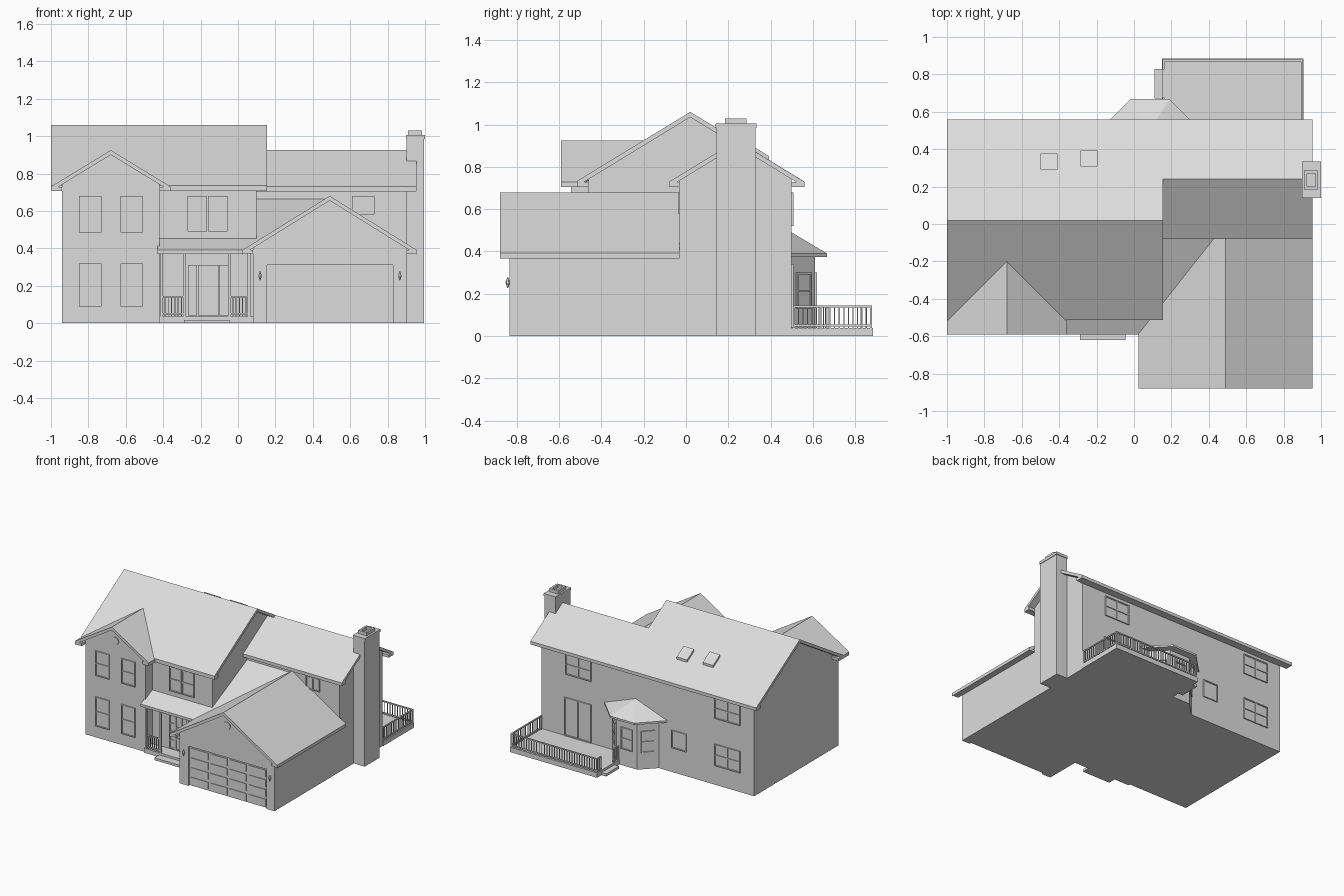
import bpy
import bmesh
from math import pi, atan2
from mathutils import Matrix, Vector

default_cube = bpy.data.objects.get("Cube")
if default_cube:
    bpy.data.objects.remove(default_cube, do_unlink=True)

material = bpy.data.materials.new("plain light grey")
material.use_nodes = True
grey = (0.72, 0.72, 0.72, 1)
material.diffuse_color = grey
material.node_tree.nodes["Principled BSDF"].inputs["Base Color"].default_value = grey


def finish(name, bm):
    """Turn a bmesh into a named object with the shared material."""
    bmesh.ops.recalc_face_normals(bm, faces=bm.faces)
    mesh = bpy.data.meshes.new(name)
    bm.to_mesh(mesh)
    bm.free()
    mesh.materials.append(material)
    obj = bpy.data.objects.new(name, mesh)
    bpy.context.collection.objects.link(obj)
    return obj


def boxes(name, *extents):
    """Boxes given as (x0, x1, y0, y1, z0, z1)."""
    bm = bmesh.new()
    for x0, x1, y0, y1, z0, z1 in extents:
        centre = Vector((x0 + x1, y0 + y1, z0 + z1)) / 2
        size = (x1 - x0, y1 - y0, z1 - z0, 1)
        bmesh.ops.create_cube(bm, size=1, matrix=Matrix.Translation(centre) @ Matrix.Diagonal(size))
    return finish(name, bm)


def loft(name, lower, upper):
    """Solid between two matching rings of points."""
    bm = bmesh.new()
    a = [bm.verts.new(p) for p in lower]
    b = [bm.verts.new(p) for p in upper]
    bm.faces.new(a)
    bm.faces.new(b)
    for i in range(len(a)):
        j = (i + 1) % len(a)
        bm.faces.new((a[i], a[j], b[j], b[i]))
    return finish(name, bm)


def slab(name, outline, height, thick=0.025):
    """Sloping roof slab over a plan outline."""
    loft(name, [(x, y, height(x, y) - thick) for x, y in outline],
         [(x, y, height(x, y)) for x, y in outline])


def rect(x0, x1, y0, y1):
    return [(x0, y0), (x1, y0), (x1, y1), (x0, y1)]


def along_x(name, profile, x0, x1):
    loft(name, [(x0, y, z) for y, z in profile], [(x1, y, z) for y, z in profile])


def along_y(name, profile, y0, y1):
    loft(name, [(x, y0, z) for x, z in profile], [(x, y1, z) for x, z in profile])


def window(name, x, y, z0, z1, width, turn=0, cols=1, rows=2):
    """Framed window; unturned it faces the front."""
    w, b, d = width / 2, 0.008, 0.009
    parts = [(-w, w, -0.002, d, z0, z1)]
    for i in range(cols + 1):
        c = -w + i * (width - b) / cols
        parts.append((c, c + b, -d, d, z0, z1))
    for i in range(rows + 1):
        c = z0 + i * (z1 - z0 - b) / rows
        parts.append((-w, w, -d, d, c, c + b))
    obj = boxes(name, *parts)
    obj.location = (x, y, 0)
    obj.rotation_euler.z = turn


def railing(name, start, end, z0=0.035, z1=0.145, gap=0.022):
    """Axis-aligned railing with square balusters."""
    (x0, y0), (x1, y1) = start, end
    r = 0.005
    parts = [(x0 - r, x1 + r, y0 - r, y1 + r, z, z + 0.009) for z in (z0 + 0.01, z1 - 0.009)]
    count = max(1, round((x1 - x0 + y1 - y0) / gap))
    for i in range(count + 1):
        x, y = x0 + (x1 - x0) * i / count, y0 + (y1 - y0) * i / count
        s = r if i in (0, count) else r / 2
        parts.append((x - s, x + s, y - s, y + s, z0, z1))
    boxes(name, *parts)


# Shared levels and wall lines
PITCH = 0.61
EAVE = 0.706
LEFT, RIGHT, BACK, FRONT = -0.94, 0.9, 0.5, -0.46
WING, STEP = -0.03, 0.1


def main_roof(x, y):
    return 1.06 - PITCH * abs(y - 0.02)


def wing_roof(x, y):
    return 0.925 - PITCH * abs(y - 0.24)


def gable_roof(x, y):
    return 0.925 - PITCH * abs(x + 0.68)


def garage_roof(x, y):
    return 0.68 - 0.62 * abs(x - 0.49)


def porch_roof(x, y):
    return 0.39 + 0.49 * (y + 0.59)


def gable_profile(a, b, ridge, roof, base=0):
    """Wall outline that stops just under a ridged roof."""
    return [(a, base), (b, base)] + [(p, roof(p, p) - 0.015) for p in (b, ridge, a)]


# Wall blocks
along_x("main_walls", gable_profile(FRONT, BACK, 0.02, main_roof), LEFT, STEP)
along_x("wing_walls", gable_profile(WING, BACK, 0.24, wing_roof), STEP, RIGHT)
along_y("front_gable_walls", gable_profile(LEFT, -0.42, -0.68, gable_roof), -0.545, -0.3)
along_y("garage_walls", gable_profile(0.08, RIGHT, 0.49, garage_roof), -0.815, WING)
along_y("garage_front_gable", gable_profile(0.08, RIGHT, 0.49, garage_roof, 0.31), -0.835, -0.815)
boxes("garage_pilasters", (0.08, 0.155, -0.835, -0.81, 0, 0.33), (0.83, RIGHT, -0.835, -0.81, 0, 0.33))

# Roofs
slab("main_roof_front", rect(-1, 0.155, -0.513, 0.02), main_roof)
slab("main_roof_back", rect(-1, 0.155, 0.02, 0.56), main_roof)
slab("wing_roof_front", rect(STEP, 0.955, -0.08, 0.24), wing_roof)
slab("wing_roof_back", rect(STEP, 0.955, 0.24, 0.56), wing_roof)
for side, edge in (("right", -1), ("left", -0.36)):
    slab("front_gable_roof_" + side,
         [(edge, -0.59), (-0.68, -0.59), (-0.68, -0.195), (edge, -0.513)], gable_roof)
slab("garage_roof_left", rect(0.49, 0.955, -0.88, WING), garage_roof)
slab("garage_roof_right", [(0.025, -0.88), (0.49, -0.88), (0.49, WING), (0.465, WING), (0.025, -0.585)],
     garage_roof)
slab("porch_roof", [(-0.43, -0.59), (0.03, -0.59), (0.468, WING), (-0.43, WING)], porch_roof, 0.02)

# Boxed eaves
top = EAVE + 0.022
boxes("main_eaves",
      (-1, 0.155, BACK, 0.56, EAVE, top), (0.155, 0.955, BACK, 0.56, EAVE, top),
      (-0.42, 0.155, -0.513, FRONT, EAVE, top), (STEP, 0.955, -0.08, WING, EAVE, top),
      (-1, LEFT, -0.59, FRONT, EAVE, top), (-0.42, -0.36, -0.59, FRONT, EAVE, top))
boxes("garage_eaves", (0.025, 0.08, -0.88, FRONT, 0.373, 0.39), (RIGHT, 0.955, -0.88, WING, 0.373, 0.39))
boxes("porch_ceiling", (-0.43, 0.08, -0.59, FRONT, 0.373, 0.39))

# Skylights on the back slope
for x, y in ((-0.455, 0.335), (-0.24, 0.35)):
    slab("skylight", rect(x - 0.045, x + 0.045, y - 0.043, y + 0.043),
         lambda px, py: main_roof(px, py) + 0.018, 0.03)

# Chimney with a hollow flue
boxes("chimney_stack", (RIGHT, 0.995, 0.145, 0.328, 0, 0.99))
boxes("chimney_cap", (0.897, 1, 0.14, 0.333, 0.985, 1.005))
boxes("chimney_flue", (0.91, 0.925, 0.185, 0.285, 1, 1.03), (0.97, 0.985, 0.185, 0.285, 1, 1.03),
      (0.91, 0.985, 0.185, 0.2, 1, 1.03), (0.91, 0.985, 0.27, 0.285, 1, 1.03))

# Garage door with raised panels
panels = []
rows, cols, left, wide, tall = 4, 4, 0.16, 0.166, 0.076
for r in range(rows):
    for c in range(cols):
        x, z = left + c * wide, r * tall
        panels.append((x + 0.01, x + wide - 0.01, -0.824, -0.81, z + 0.01, z + tall - 0.01))
boxes("garage_door", (0.155, 0.83, -0.819, -0.81, 0, 0.31), *panels)

# Wall lamps beside the garage door
for x in (0.118, 0.865):
    bm = bmesh.new()
    for flip, z in ((0, 0.265), (pi, 0.24)):
        place = Matrix.Translation((x, -0.843, z)) @ Matrix.Rotation(flip, 4, "X")
        bmesh.ops.create_cone(bm, cap_ends=True, segments=6, radius1=0.011, radius2=0.002,
                              depth=0.025, matrix=place)
    finish("wall_lamp", bm)

# Round gable vents
for x, y, z in ((-0.68, -0.545, 0.8), (0.49, -0.835, 0.56)):
    bm = bmesh.new()
    place = Matrix.Translation((x, y, z)) @ Matrix.Rotation(pi / 2, 4, "X")
    bmesh.ops.create_cone(bm, cap_ends=True, segments=16, radius1=0.03, radius2=0.03,
                          depth=0.012, matrix=place)
    finish("round_vent", bm)

# Front porch
boxes("porch_floor", (-0.42, 0.08, -0.56, FRONT, 0, 0.035))
boxes("porch_step", (-0.29, -0.045, -0.62, -0.55, 0, 0.018))
post_x = (-0.408, -0.285, -0.045, 0.06)
boxes("porch_posts", *[(x - 0.008, x + 0.008, -0.558, -0.542, 0.03, 0.38) for x in post_x])
railing("porch_railing_right", (post_x[0], -0.55), (post_x[1], -0.55), gap=0.018)
railing("porch_railing_left", (post_x[2], -0.55), (post_x[3], -0.55), gap=0.018)
window("front_door", -0.16, FRONT, 0.04, 0.31, 0.11, cols=2, rows=3)
for x in (-0.243, -0.077):
    window("door_sidelight", x, FRONT, 0.04, 0.31, 0.05, rows=4)

# Front windows
for x in (-0.79, -0.567):
    window("front_lower_window", x, -0.545, 0.09, 0.32, 0.12)
    window("front_upper_window", x, -0.545, 0.485, 0.68, 0.12)
for x in (-0.218, -0.108):
    window("porch_upper_window", x, FRONT, 0.49, 0.68, 0.105)
window("wing_front_window", 0.67, WING, 0.58, 0.68, 0.12, cols=2, rows=1)

# Back windows and patio door
for x, z0, z1 in ((-0.71, 0.52, 0.68), (-0.71, 0.15, 0.32), (0.58, 0.52, 0.68)):
    window("back_window", x, BACK, z0, z1, 0.22, pi, cols=2)
window("back_small_window", -0.29, BACK, 0.19, 0.33, 0.13, pi, rows=1)
window("patio_door", 0.585, BACK, 0.04, 0.34, 0.23, pi, cols=2, rows=1)

# Bay with faceted roof
MID = 0.085


def bay_ring(half_back, half_wall, y, z):
    return [(MID - half_wall, BACK, z), (MID - half_back, y, z),
            (MID + half_back, y, z), (MID + half_wall, BACK, z)]


bay = bay_ring(0.09, 0.2, 0.61, 0)
loft("bay_walls", bay, bay_ring(0.09, 0.2, 0.61, 0.38))
eave = bay_ring(0.105, 0.27, 0.667, 0.375)
rim = [(x, y, z + 0.015) for x, y, z in eave]
loft("bay_eave", eave, rim)
bm = bmesh.new()
apex = bm.verts.new((MID, BACK, 0.49))
ring = [bm.verts.new(p) for p in rim]
bm.faces.new(ring)
for a, b in zip(ring, ring[1:] + ring[:1]):
    bm.faces.new((a, b, apex))
finish("bay_roof", bm)
for (ax, ay, _), (bx, by, _) in zip(bay, bay[1:]):
    window("bay_window", (ax + bx) / 2, (ay + by) / 2, 0.13, 0.3, 0.1,
           atan2(by - ay, bx - ax) + pi)

# Back deck with railing and side step
boxes("deck_floor", (0.15, 0.905, BACK, 0.885, 0, 0.038))
boxes("deck_step", (0.11, 0.15, 0.67, 0.83, 0, 0.02))
railing("deck_railing_back", (0.158, 0.875), (0.897, 0.875))
railing("deck_railing_left", (0.897, 0.51), (0.897, 0.875))
railing("deck_railing_right", (0.158, 0.83), (0.158, 0.875))
railing("deck_railing_bay", (0.158, 0.61), (0.158, 0.67))
